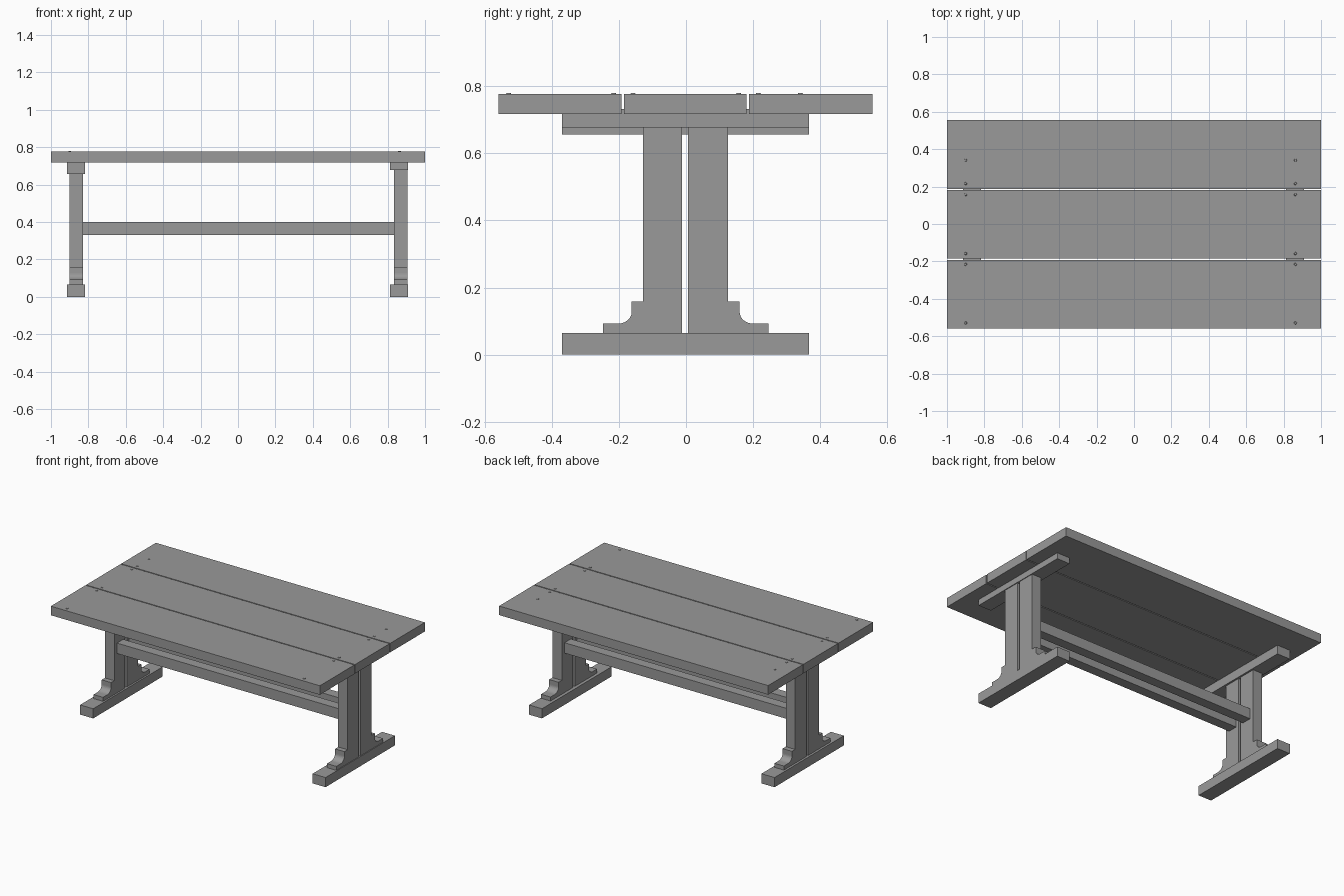
import bpy, bmesh, math

cube = bpy.data.objects.get("Cube")
if cube:
    bpy.data.objects.remove(cube, do_unlink=True)

grey = bpy.data.materials.new("plain grey wood")
grey.use_nodes = True
grey.diffuse_color = (0.32, 0.32, 0.32, 1)
grey.node_tree.nodes["Principled BSDF"].inputs["Base Color"].default_value = (0.32, 0.32, 0.32, 1)


def finish(name, bm):
    bmesh.ops.recalc_face_normals(bm, faces=bm.faces)
    mesh = bpy.data.meshes.new(name)
    bm.to_mesh(mesh)
    bm.free()
    mesh.materials.append(grey)
    obj = bpy.data.objects.new(name, mesh)
    bpy.context.collection.objects.link(obj)
    return obj


def box(name, xs, ys, zs):
    bm = bmesh.new()
    bmesh.ops.create_cube(bm, size=1)
    for v in bm.verts:
        v.co = [r[0] if c < 0 else r[1] for c, r in zip(v.co, (xs, ys, zs))]
    return finish(name, bm)


def bracket(name, xs, y_post, side):
    """Stepped foot bracket with a concave quarter round."""
    reach, step, top, base = 0.12, 0.092, 0.158, 0.065
    rise, inner = 0.035, 0.034
    outline = [(0, base), (reach, base), (reach, step)]
    for i in range(9):
        a = math.radians(90 * i / 8)
        outline.append((inner + 0.042 * (1 - math.sin(a)),
                        step + rise * (1 - math.cos(a))))
    outline += [(inner, top), (0, top)]
    bm = bmesh.new()
    face = bm.faces.new([bm.verts.new((xs[0], y_post + side * d, z)) for d, z in outline])
    moved = bmesh.ops.extrude_face_region(bm, geom=[face])["geom"]
    bmesh.ops.translate(bm, vec=(xs[1] - xs[0], 0, 0),
                        verts=[g for g in moved if isinstance(g, bmesh.types.BMVert)])
    return finish(name, bm)


def screw_head(name, x, y, z):
    bm = bmesh.new()
    bmesh.ops.create_cone(bm, cap_ends=True, segments=12, radius1=0.009,
                          radius2=0.006, depth=0.005)
    bmesh.ops.translate(bm, vec=(x, y, z), verts=bm.verts)
    return finish(name, bm)


# Table top of three planks
TOP, UNDER = 0.778, 0.717
for label, ys in (("front", (-0.559, -0.192)), ("middle", (-0.185, 0.181)), ("back", (0.188, 0.556))):
    box(label + "_plank", (-1, 1), ys, (UNDER, TOP))

# Trestle at each end: foot, cross beam, twin posts and brackets
POSTS = {"front": (-0.128, -0.012), "back": (0.006, 0.126)}
ENDS = {
    "right": dict(beam=(-0.915, -0.818), post=(-0.9, -0.83), z=(0.657, UNDER), screw=-0.9),
    "left": dict(beam=(0.814, 0.91), post=(0.835, 0.905), z=(0.677, 0.732), screw=0.863),
}
for end, e in ENDS.items():
    box(end + "_foot", e["beam"], (-0.37, 0.367), (0, 0.065))
    box(end + "_cross_beam", e["beam"], (-0.37, 0.367), e["z"])
    for label, ys in POSTS.items():
        box(f"{end}_{label}_post", e["post"], ys, (0.065, e["z"][0]))
    bracket(end + "_front_bracket", e["post"], -0.128, -1)
    bracket(end + "_back_bracket", e["post"], 0.126, 1)
    for i, y in enumerate((-0.529, -0.216, -0.158, 0.157, 0.216, 0.341)):
        screw_head(f"{end}_screw_{i + 1}", e["screw"], y, TOP)

# Two long stretchers between the trestles
for label, ys in (("front", (-0.1, -0.033)), ("back", (0.03, 0.097))):
    box(label + "_stretcher", (-0.83, 0.835), ys, (0.33, 0.4))
